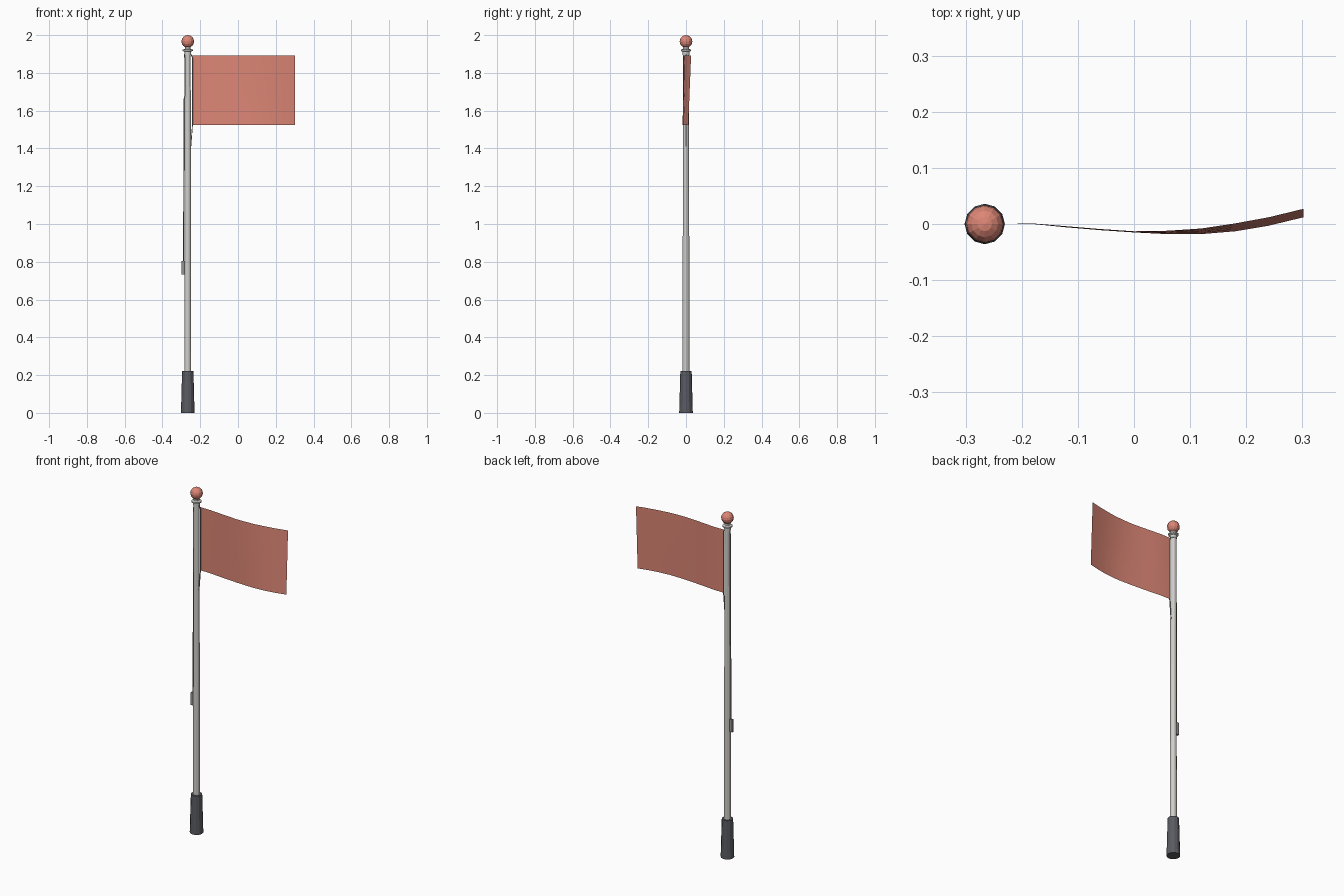
import bpy, bmesh
from math import pi, cos, sin
from mathutils import Vector

if "Cube" in bpy.data.objects:
    bpy.data.objects.remove(bpy.data.objects["Cube"])

PX = -0.266  # pole axis


def material(name, col):
    m = bpy.data.materials.new(name)
    m.diffuse_color = (*col, 1)
    m.use_nodes = True
    m.node_tree.nodes["Principled BSDF"].inputs["Base Color"].default_value = m.diffuse_color
    return m


RED = material("red", (0.72, 0.24, 0.18))
DARK = material("dark grey", (0.10, 0.105, 0.12))
LIGHT = material("light metal", (0.62, 0.61, 0.58))
ROPE = material("rope grey", (0.3, 0.3, 0.3))


def finish(bm, name, mat, smooth=False):
    me = bpy.data.meshes.new(name)
    bm.to_mesh(me)
    bm.free()
    me.materials.append(mat)
    for p in me.polygons:
        p.use_smooth = smooth
    ob = bpy.data.objects.new(name, me)
    bpy.context.collection.objects.link(ob)
    return ob


def lathe(name, profile, sides, mat):
    """Closed turned part around the pole axis from (radius, z) pairs."""
    bm = bmesh.new()
    rings = [[bm.verts.new((PX + r * cos(2 * pi * i / sides), r * sin(2 * pi * i / sides), z))
              for i in range(sides)] for r, z in profile]
    for a, b in zip(rings, rings[1:]):
        for i in range(sides):
            j = (i + 1) % sides
            bm.faces.new((a[i], a[j], b[j], b[i]))
    bm.faces.new(rings[0][::-1])
    bm.faces.new(rings[-1])
    return finish(bm, name, mat)


def rope(name, points, radius):
    """Thin square cord through points in the y = 0 plane."""
    cu = bpy.data.curves.new(name, 'CURVE')
    cu.dimensions = '3D'
    cu.bevel_depth = radius
    cu.bevel_resolution = 1
    cu.use_fill_caps = True
    sp = cu.splines.new('POLY')
    sp.points.add(len(points) - 1)
    for p, (x, z) in zip(sp.points, points):
        p.co = (x, 0, z, 1)
    cu.materials.append(ROPE)
    ob = bpy.data.objects.new(name, cu)
    bpy.context.collection.objects.link(ob)


# Base sleeve, pole and turned collar
lathe("base_sleeve", [(0.036, 0), (0.030, 0.222)], 12, DARK)
lathe("pole", [(0.0185, 0.2), (0.0155, 1.91)], 12, LIGHT)
lathe("top_collar", [(0.018, 1.895), (0.018, 1.912), (0.027, 1.916), (0.027, 1.923),
                     (0.015, 1.927), (0.015, 1.945)], 12, LIGHT)

# Ball finial
bm = bmesh.new()
bmesh.ops.create_uvsphere(bm, u_segments=12, v_segments=8, radius=0.0335)
bmesh.ops.translate(bm, verts=bm.verts, vec=(PX, 0, 1.9665))
finish(bm, "ball_finial", RED)

# Halyard on both sides and its cleat
rope("halyard_left", [(PX - 0.018, 1.90), (PX - 0.023, 0.77)], 0.0025)
rope("halyard_right", [(PX + 0.017, 1.90), (-0.241, 1.88), (-0.241, 1.525), (PX + 0.016, 1.41)], 0.0025)
bm = bmesh.new()
bmesh.ops.create_cube(bm, size=1)
bmesh.ops.scale(bm, verts=bm.verts, vec=(0.018, 0.012, 0.072))
bmesh.ops.translate(bm, verts=bm.verts, vec=(PX - 0.025, 0, 0.768))
finish(bm, "cleat", ROPE)

# Waving flag: (x, y at the bottom edge, y at the top edge)
wave = [(-0.243, 0.001, 0.001), (-0.18, 0.000, 0.001), (-0.12, -0.006, -0.004),
        (-0.06, -0.011, -0.009), (0.0, -0.015, -0.013), (0.06, -0.018, -0.012),
        (0.12, -0.018, -0.008), (0.18, -0.013, 0.001), (0.24, -0.003, 0.012),
        (0.302, 0.012, 0.027)]
bm = bmesh.new()
cols = []
for x, y0, y1 in wave:
    a, b = Vector((x, y0, 1.525)), Vector((x, y1, 1.891))
    cols.append([bm.verts.new(a.lerp(b, k / 4)) for k in range(5)])
for a, b in zip(cols, cols[1:]):
    for k in range(4):
        bm.faces.new((a[k], b[k], b[k + 1], a[k + 1]))
finish(bm, "flag", RED, True)
